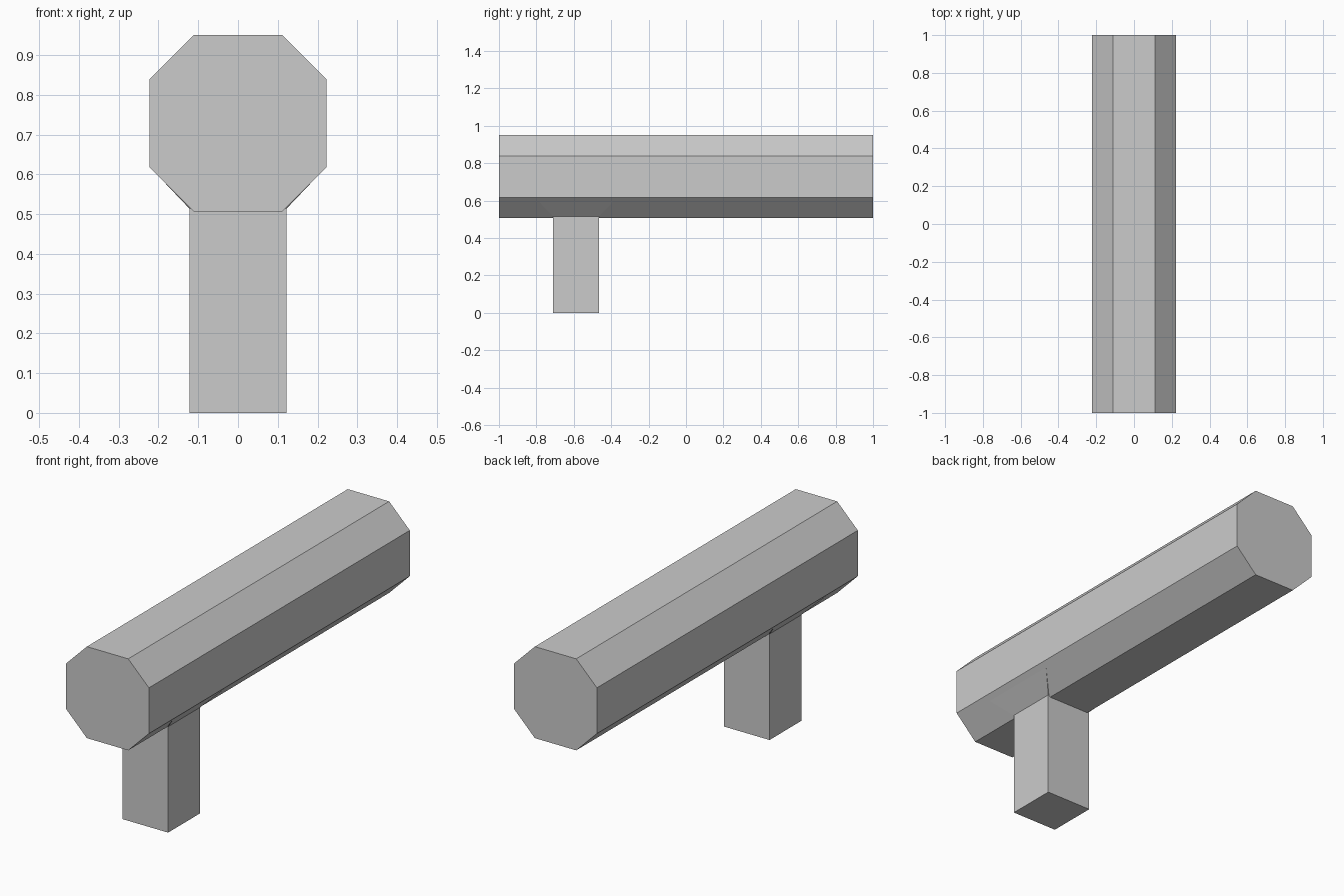
import bpy, bmesh

if "Cube" in bpy.data.objects:
    bpy.data.objects.remove(bpy.data.objects["Cube"])


def loft(name, rings):
    """Join equal-sized point rings with quads and cap both ends."""
    bm = bmesh.new()
    loops = [[bm.verts.new(p) for p in ring] for ring in rings]
    n = len(loops[0])
    for a, b in zip(loops, loops[1:]):
        for i in range(n):
            j = (i + 1) % n
            bm.faces.new((a[i], a[j], b[j], b[i]))
    bm.faces.new(loops[0][::-1])
    bm.faces.new(loops[-1])
    bmesh.ops.recalc_face_normals(bm, faces=bm.faces[:])
    mesh = bpy.data.meshes.new(name)
    bm.to_mesh(mesh)
    bm.free()
    obj = bpy.data.objects.new(name, mesh)
    bpy.context.collection.objects.link(obj)
    return obj


def square(h, z, cy=-0.588):
    return [(sx * h, cy + sy * h, z)
            for sx, sy in ((-1, -1), (1, -1), (1, 1), (-1, 1))]


# Long octagonal bar lying along y
R, S, CZ = 0.222, 0.111, 0.7285
profile = [(S, -R), (R, -S), (R, S), (S, R), (-S, R), (-R, S), (-R, -S), (-S, -R)]
loft("octagonal_bar", [[(x, y, CZ + z) for x, z in profile] for y in (-1, 1)])

# Square post with a shallow flare hugging the underside of the bar
loft("post", [square(0.1225, 0), square(0.1225, 0.514), square(0.21, 0.606)])
